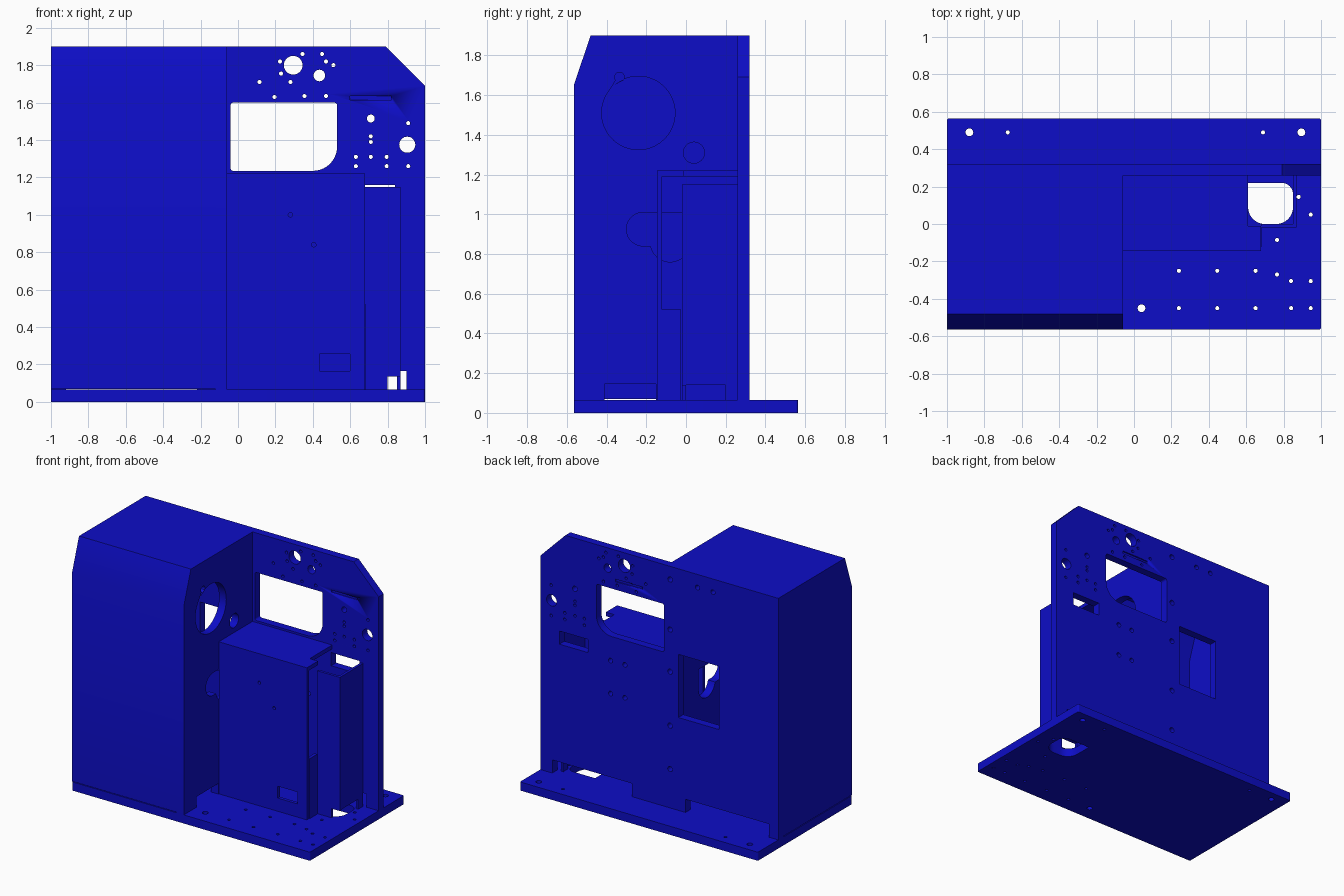
import bpy, bmesh, math
from mathutils import Matrix, Vector

cube = bpy.data.objects.get("Cube")
if cube:
    bpy.data.objects.remove(cube, do_unlink=True)

blue = bpy.data.materials.new("deep_blue")
BLUE = (0.004, 0.004, 0.57, 1)
blue.diffuse_color = BLUE
blue.use_nodes = True
blue.node_tree.nodes["Principled BSDF"].inputs["Base Color"].default_value = BLUE

# Local axes of a sheet lying in each plane
AXES = {"xy": ((1, 0, 0), (0, 1, 0), (0, 0, 1)),
        "xz": ((1, 0, 0), (0, 0, 1), (0, -1, 0)),
        "yz": ((0, 1, 0), (0, 0, 1), (1, 0, 0))}


def circle(a, b, r, n=None):
    n = n or (32 if r > 0.025 else 14)
    return [(a + r * math.cos(math.tau * i / n), b + r * math.sin(math.tau * i / n)) for i in range(n)]


def arc(a, b, r, start, end, n=14):
    angles = [math.radians(start + (end - start) * i / n) for i in range(n + 1)]
    return [(a + r * math.cos(t), b + r * math.sin(t)) for t in angles]


def rect(a0, b0, a1, b1, radii=(0, 0, 0, 0)):
    """Rectangle; corner radii run bottom-left, bottom-right, top-right, top-left."""
    out = []
    corners = ((a0, b0, 1, 1), (a1, b0, -1, 1), (a1, b1, -1, -1), (a0, b1, 1, -1))
    for i, ((a, b, sa, sb), r) in enumerate(zip(corners, radii)):
        out += arc(a + sa * r, b + sb * r, r, 180 + 90 * i, 270 + 90 * i, 10) if r else [(a, b)]
    return out


def sheet(name, plane, start, end, outline, holes=()):
    """Sheet with holes, extruded between two positions along the plane's normal."""
    curve = bpy.data.curves.new(name, "CURVE")
    curve.dimensions = "2D"
    curve.fill_mode = "BOTH"
    curve.extrude = (end - start) / 2
    for pts in (outline, *holes):
        sp = curve.splines.new("POLY")
        sp.points.add(len(pts) - 1)
        for p, (a, b) in zip(sp.points, pts):
            p.co = (a, b, 0, 1)
        sp.use_cyclic_u = True
    temp = bpy.data.objects.new(name + "_profile", curve)
    bpy.context.collection.objects.link(temp)
    mesh = bpy.data.meshes.new_from_object(temp.evaluated_get(bpy.context.evaluated_depsgraph_get()))
    bpy.data.objects.remove(temp, do_unlink=True)
    x, y, z = (Vector(v) for v in AXES[plane])
    mid = (start + end) / 2 * Vector([abs(c) for c in z])
    mesh.transform(Matrix((x, y, z)).transposed().to_4x4())
    mesh.transform(Matrix.Translation(mid))
    bm = bmesh.new()
    bm.from_mesh(mesh)
    bmesh.ops.remove_doubles(bm, verts=bm.verts, dist=1e-5)
    bmesh.ops.recalc_face_normals(bm, faces=bm.faces)
    bm.to_mesh(mesh)
    bm.free()
    mesh.name = name
    mesh.materials.clear()
    mesh.materials.append(blue)
    mesh.shade_smooth()
    mesh.set_sharp_from_angle(angle=math.radians(30))
    obj = bpy.data.objects.new(name, mesh)
    bpy.context.collection.objects.link(obj)
    return obj


B = 0.065   # top of the base
Y0 = 0.26   # front of the back plate

# Base plate with a cable opening and mounting holes
base_holes = [rect(0.61, 0, 0.85, 0.22, (0.09, 0.09, 0.06, 0))]
base_holes += [circle(x, y, 0.021) for x, y in ((-0.88, 0.49), (0.895, 0.49), (0.04, -0.45))]
base_holes += [circle(x, y, 0.011) for x, y in (
    (-0.675, 0.49), (0.69, 0.49), (0.24, -0.25), (0.445, -0.25), (0.65, -0.25), (0.765, -0.27),
    (0.84, -0.305), (0.945, -0.305), (0.24, -0.45), (0.445, -0.45), (0.65, -0.45), (0.84, -0.45),
    (0.945, -0.45), (0.945, 0.05), (0.88, 0.145), (0.765, -0.085))]
sheet("base_plate", "xy", 0, B, rect(-1, -0.565, 1, 0.565, (0.012,) * 4), base_holes)

# Upright back plate: chamfered corner, notched foot, windows and holes
back_outline = [(-1, B), (-0.92, B), (-0.92, 0.165), (-0.22, 0.165), (-0.22, B), (0.23, B),
                (0.23, 0.165), (0.9, 0.165), (0.9, B), (1, B), (1, 1.69), (0.79, 1.9), (-1, 1.9)]
back_holes = [rect(-0.04, 1.235, 0.53, 1.6, (0.015, 0.13, 0.015, 0.015)),
              rect(-0.5, 0.77, -0.16, 1.25), rect(0.6, 1.06, 0.84, 1.16),
              circle(0.295, 1.8, 0.05), circle(0.435, 1.745, 0.031),
              circle(0.905, 1.375, 0.043), circle(0.71, 1.515, 0.021)]
back_holes += [circle(x, z, 0.011) for x, z in (
    (0.115, 1.71), (0.23, 1.755), (0.225, 1.82), (0.28, 1.71), (0.195, 1.63), (0.355, 1.635),
    (0.47, 1.635), (0.47, 1.82), (0.51, 1.8), (0.345, 1.86), (0.45, 1.86), (0.71, 1.42),
    (0.71, 1.39), (0.71, 1.31), (0.63, 1.26), (0.795, 1.26), (0.63, 1.31), (0.795, 1.31),
    (0.91, 1.26), (0.91, 1.49))]
back_holes += [circle(-0.09, z, 0.02) for z in (1.8, 1.42, 1.1, 0.69, 0.36)]
back_holes += [circle(x, z, 0.018) for x, z in (
    (-0.32, 1.8), (-0.45, 1.8), (0.41, 1.05), (0.29, 1.05), (0.41, 0.8), (0.29, 0.8))]
back_plate = sheet("back_plate", "xz", Y0, 0.32, back_outline, back_holes)

# Shallow grooves cut into the back plate
for i, (x0, x1, z0, z1, y0, y1) in enumerate(((0.6, 0.82, 1.615, 1.635, 0.25, 0.27),
                                             (0.14, 0.37, 1.66, 1.68, 0.31, 0.33))):
    cutter = sheet(f"groove_cutter_{i + 1}", "xz", y0, y1, rect(x0, z0, x1, z1))
    cutter.hide_render = True
    cutter.hide_set(True)
    cutter.display_type = "WIRE"
    mod = back_plate.modifiers.new("groove", "BOOLEAN")
    mod.operation, mod.object, mod.solver = "DIFFERENCE", cutter, "EXACT"

# Dividing panel between the housing and the open bay
panel_outline = [(-0.565, B), (-0.41, B), (-0.41, 0.145), (-0.15, 0.145), (-0.15, B), (Y0, B),
                 (Y0, 1.9), (-0.48, 1.9), (-0.565, 1.65)]
ring = arc(-0.24, 1.51, 0.185, 130, -219, 40) + arc(-0.335, 1.69, 0.025, 220, -40, 8)
keyhole = (arc(-0.215, 0.925, 0.085, 270, 90) + [(0.02, 1.01), (0.02, 0.86)]
           + arc(-0.08, 0.86, 0.1, 0, -168))
sheet("dividing_panel", "yz", -0.12, -0.06, panel_outline,
      [ring, keyhole, circle(0.04, 1.31, 0.053)])

# Folded housing cover and its outer end wall
t = 0.02
sheet("housing_cover", "yz", -1 + t, -0.12,
      [(-0.565, 0.07), (-0.565, 1.65), (-0.48, 1.9), (Y0, 1.9), (Y0, 1.9 - t),
       (-0.465, 1.9 - t), (-0.545, 1.645), (-0.545, 0.07)])
sheet("housing_end_wall", "yz", -1, -1 + t,
      [(-0.565, 0.07), (Y0, 0.07), (Y0, 1.9), (-0.48, 1.9), (-0.565, 1.65)])

# Hollow centre cabinet: front, stepped lid and short side flange
sheet("cabinet_front", "xz", -0.145, -0.12, rect(-0.06, B, 0.68, 1.19),
      [rect(0.435, 0.165, 0.6, 0.255), circle(0.28, 1.0, 0.012), circle(0.405, 0.84, 0.012)])
sheet("cabinet_lid", "xy", 1.19, 1.22,
      [(-0.06, -0.145), (0.68, -0.145), (0.68, -0.01), (0.61, -0.01), (0.61, Y0), (-0.06, Y0)])
sheet("cabinet_side_flange", "yz", 0.66, 0.685, rect(-0.12, B, -0.025, 0.52))

# Open-topped cable duct beside the cabinet
sheet("duct_front", "xz", -0.02, 0.0,
      [(0.68, B), (0.8, B), (0.8, 0.135), (0.87, 0.135), (0.87, 1.15), (0.68, 1.15)])
sheet("duct_side", "yz", 0.85, 0.87,
      [(0.0, 0.14), (0.2, 0.14), (0.2, B), (Y0, B), (Y0, 1.15), (0.0, 1.15)])
